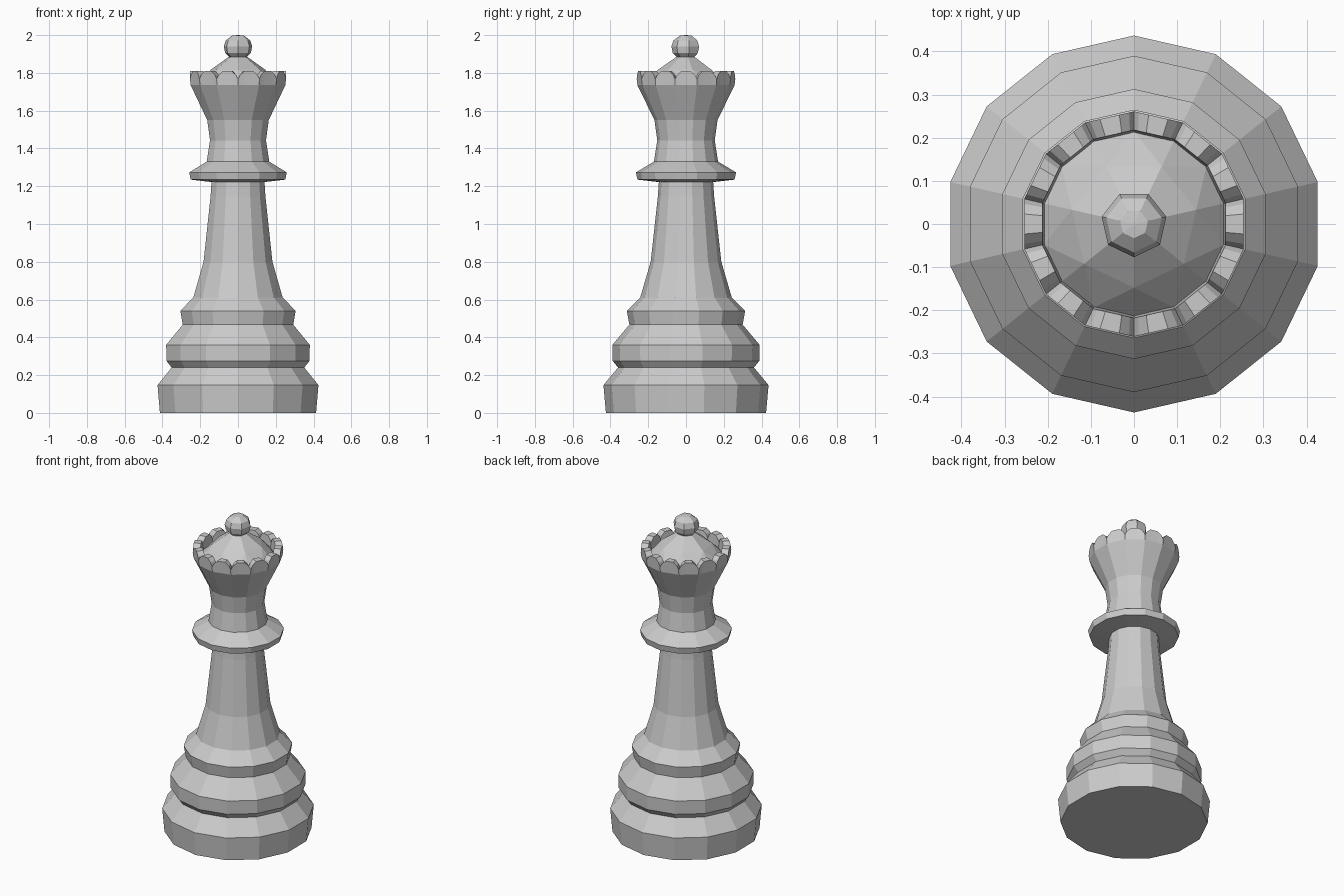
import bpy, bmesh
from math import sin, cos, pi
from mathutils import Vector

if "Cube" in bpy.data.objects:
    bpy.data.objects.remove(bpy.data.objects["Cube"])

N = 14


def ring(r, z, n=N, phase=pi / 2):
    return [Vector((r * cos(phase + 2 * pi * i / n), r * sin(phase + 2 * pi * i / n), z))
            for i in range(n)]


def finish(name, bm):
    bmesh.ops.recalc_face_normals(bm, faces=bm.faces[:])
    mesh = bpy.data.meshes.new(name)
    bm.to_mesh(mesh)
    bm.free()
    obj = bpy.data.objects.new(name, mesh)
    bpy.context.collection.objects.link(obj)
    return obj


def bridge(bm, a, b):
    n = len(a)
    for i in range(n):
        j = (i + 1) % n
        bm.faces.new((a[i], a[j], b[j], b[i]))


def lathe(name, profile, n=N, phase=pi / 2):
    bm = bmesh.new()
    rows = [[bm.verts.new(p) for p in ring(r, z, n, phase)] for r, z in profile]
    for a, b in zip(rows, rows[1:]):
        bridge(bm, a, b)
    bm.faces.new(rows[0])
    bm.faces.new(rows[-1])
    return finish(name, bm)


# Turned body: stepped foot, stem, collar and flared head
lathe("body", [
    (0.424, 0), (0.437, 0.147), (0.36, 0.24), (0.388, 0.275), (0.39, 0.36),
    (0.30, 0.467), (0.313, 0.54), (0.242, 0.612), (0.187, 0.80),
    (0.149, 1.146), (0.144, 1.222), (0.257, 1.235), (0.265, 1.273),
    (0.17, 1.33), (0.152, 1.443), (0.167, 1.55), (0.257, 1.735)])

# Scalloped crown rim: one rounded lobe along each of the 14 sides
lobe = [(0, 1.768), (0.1, 1.79), (0.3, 1.81), (0.7, 1.81), (0.9, 1.79)]
bm = bmesh.new()
columns = []
for r, top in [(0.257, False), (0.261, True), (0.218, True), (0.212, False)]:
    corners = ring(r, 1.735)
    row = []
    for i in range(N):
        for t, z in lobe:
            p = corners[i].lerp(corners[(i + 1) % N], t)
            if top:
                p.z = z
            row.append(bm.verts.new(p))
    columns.append(row)
for k in range(4):
    bridge(bm, columns[k], columns[(k + 1) % 4])
finish("crown_rim", bm)

# Faceted dome inside the rim: 14 sides narrowing to 7
bm = bmesh.new()
points = ring(0.215, 1.74) + ring(0.148, 1.817, 7, -pi / 2) + ring(0.05, 1.885, 7, -pi / 2)
for p in points:
    bm.verts.new(p)
bmesh.ops.convex_hull(bm, input=bm.verts[:])
finish("dome", bm)

# Ball finial
lathe("finial", [(0.04, 1.877), (0.07, 1.905), (0.077, 1.94), (0.066, 1.972), (0.033, 1.997),
                 (0.004, 2.0)], 7, -pi / 2)
